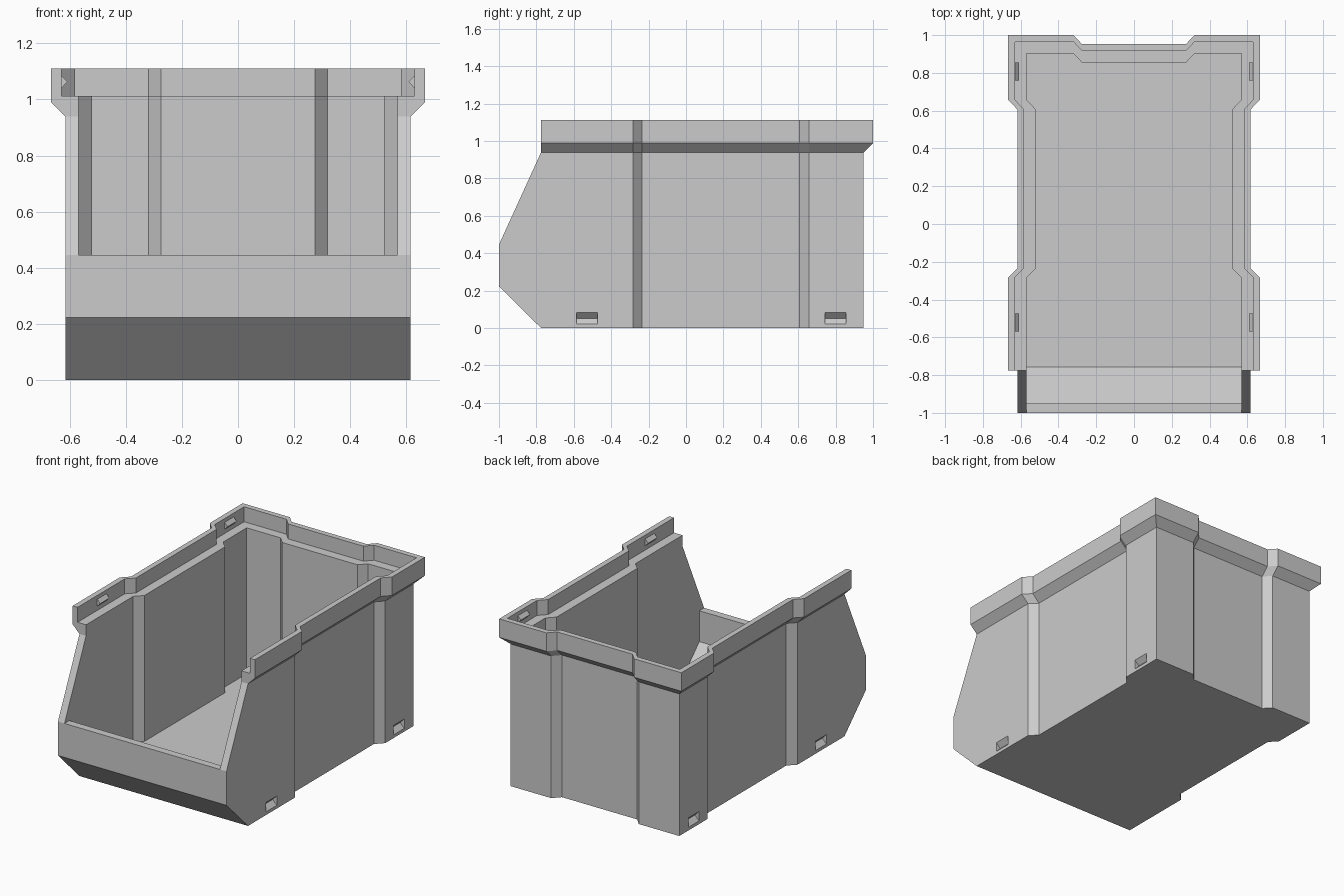
import bpy, bmesh

if "Cube" in bpy.data.objects:
    bpy.data.objects.remove(bpy.data.objects["Cube"])


def loft(name, rings):
    """Closed solid through a stack of matching rings."""
    bm = bmesh.new()
    vs = [[bm.verts.new(p) for p in ring] for ring in rings]
    n = len(vs[0])
    for a, b in zip(vs, vs[1:]):
        for i in range(n):
            j = (i + 1) % n
            bm.faces.new((a[i], a[j], b[j], b[i]))
    bm.faces.new(vs[0][::-1])
    bm.faces.new(vs[-1])
    bmesh.ops.recalc_face_normals(bm, faces=bm.faces[:])
    me = bpy.data.meshes.new(name)
    bm.to_mesh(me)
    bm.free()
    ob = bpy.data.objects.new(name, me)
    bpy.context.collection.objects.link(ob)
    return ob


def outline(d, z):
    """Plan outline with recessed side and back panels, offset outwards by d."""
    w, b, s = 0.616 + d, 0.95 + d, 0.048
    half = [(w, -1.3), (w, -0.283), (w - s, -0.235), (w - s, 0.607),
            (w, 0.657), (w, b), (0.32, b), (0.275, b - s)]
    return [(x, y, z) for x, y in half] + [(-x, y, z) for x, y in half[::-1]]


def walls(name, levels):
    return loft(name, [outline(d, z) for d, z in levels])


def side_prism(name, pts, half_width=1.0):
    return loft(name, [[(x, y, z) for y, z in pts] for x in (-half_width, half_width)])


def wedge(name, side, pts, y0, y1):
    return loft(name, [[(side * x, y, z) for x, z in pts] for y in (y0, y1)])


def boolean(ob, cutter, op):
    m = ob.modifiers.new("cut", 'BOOLEAN')
    m.operation, m.solver, m.object = op, 'EXACT', cutter
    bpy.context.view_layer.objects.active = ob
    bpy.ops.object.modifier_apply(modifier=m.name)
    bpy.data.objects.remove(cutter)


# Outer shell: walls with flared rim, trimmed to the side profile
body = walls("bin_body", [(0, 0), (0, 0.939), (0.05, 0.989), (0.05, 1.111)])
boolean(body, side_prism("profile", [
    (-0.678, -0.1), (-0.775, 0), (-1, 0.222), (-1, 0.446), (-0.775, 0.939),
    (-0.775, 1.4), (1.5, 1.4), (1.5, -0.1)]), 'INTERSECT')

# Inner cavity with sloping front and open pick-out mouth
cavity = walls("cavity", [(-0.048, -0.2), (-0.048, 1.3)])
boolean(cavity, side_prism("cavity_profile", [
    (-0.757, 0.048), (-0.95, 0.242), (-0.95, 0.446), (-1.2, 0.446),
    (-1.2, 1.2), (1.5, 1.2), (1.5, 0.048)]), 'INTERSECT')
boolean(body, cavity, 'DIFFERENCE')

# Stacking ledge inside the rim
boolean(body, walls("ledge", [(0.014, 1.012), (0.014, 1.3)]), 'DIFFERENCE')

# V notches near the base and matching lugs on the rim
for side in (-1, 1):
    for label, y in (("front", -0.53), ("rear", 0.8)):
        boolean(body, wedge("notch", side, [
            (0.586, 0.052), (0.646, -0.01), (0.646, 0.114)],
            y - 0.056, y + 0.056), 'DIFFERENCE')
        ly = y + (0.008 if y < 0 else 0.007)
        wedge(f"{label}_{'left' if side < 0 else 'right'}_lug", side, [
            (0.608, 1.063), (0.64, 1.0295), (0.64, 1.0965)],
            ly - 0.048, ly + 0.048)
